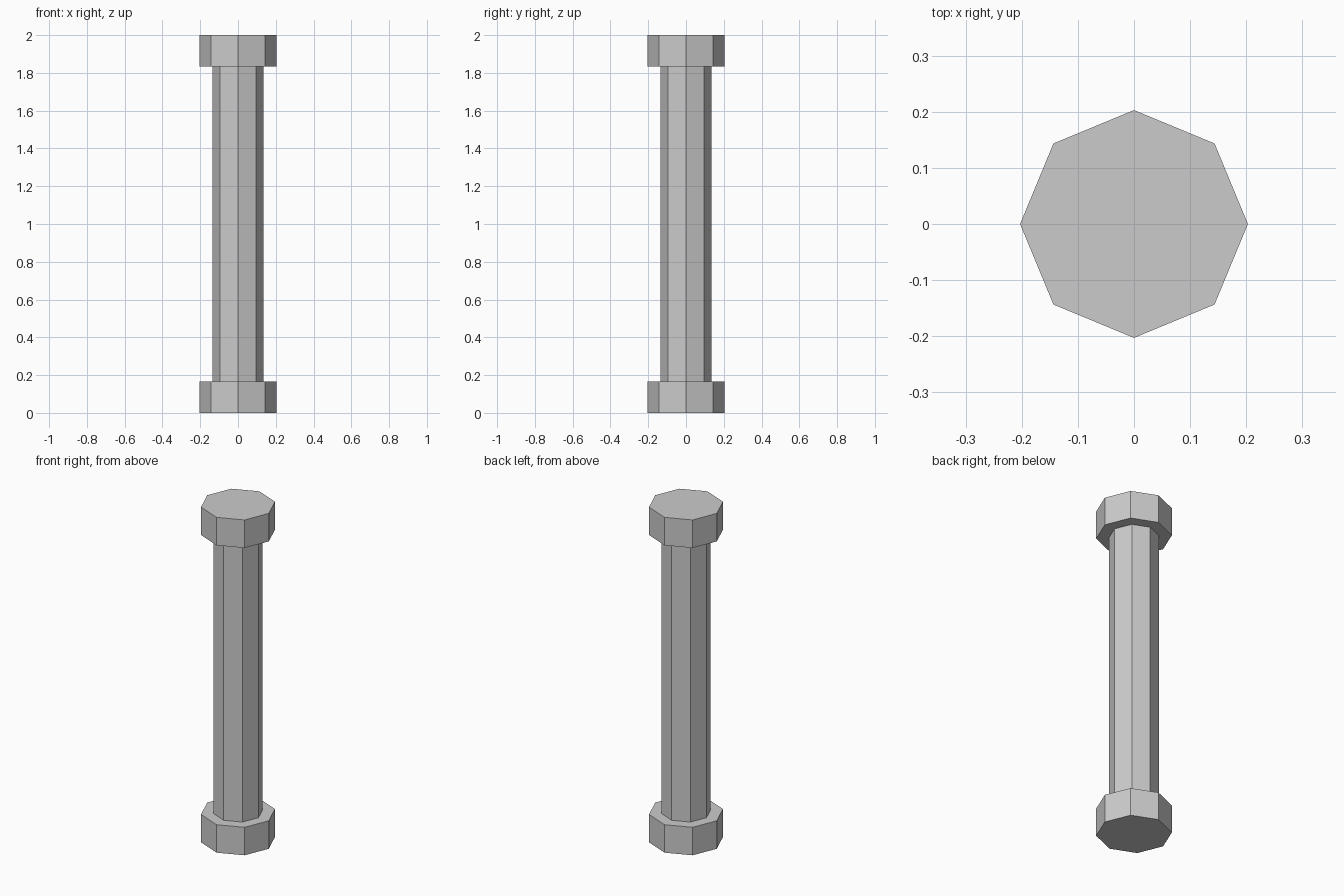
import bpy

if "Cube" in bpy.data.objects:
    bpy.data.objects.remove(bpy.data.objects["Cube"])

HEIGHT = 2.0
CAP_H = 0.167
CAP_R = 0.203
SHAFT_R = 0.135


def octagon(name, radius, z0, z1, fill='NGON'):
    bpy.ops.mesh.primitive_cylinder_add(
        vertices=8, radius=radius, depth=z1 - z0,
        end_fill_type=fill, location=(0, 0, (z0 + z1) / 2))
    bpy.context.object.name = name


# Wide octagonal blocks at the foot and head
octagon("base_block", CAP_R, 0, CAP_H)
octagon("top_block", CAP_R, HEIGHT - CAP_H, HEIGHT)

# Slim octagonal shaft, open where it meets the blocks
octagon("shaft", SHAFT_R, CAP_H, HEIGHT - CAP_H, 'NOTHING')
